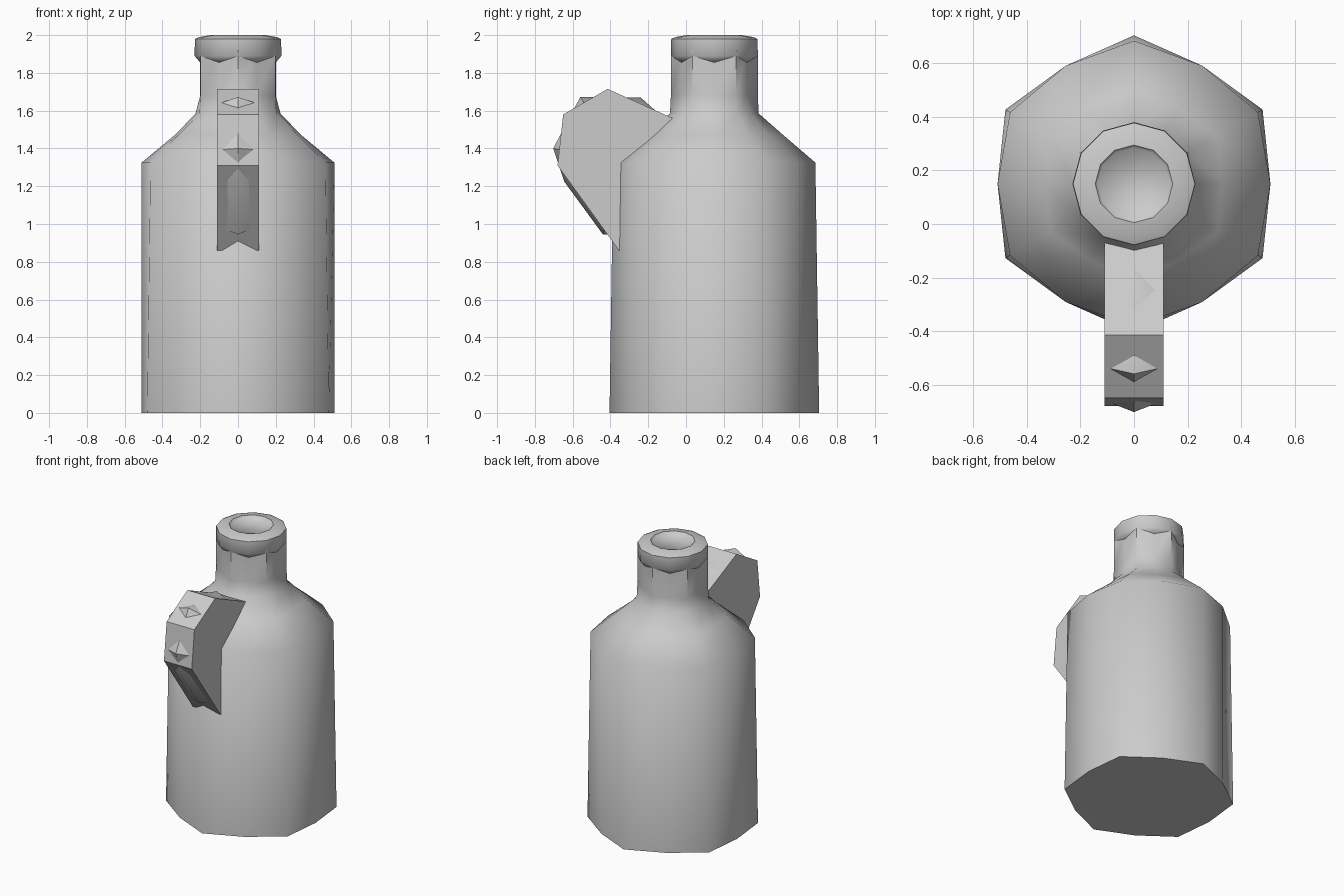
import bpy, bmesh, math
from mathutils import Vector

if "Cube" in bpy.data.objects:
    bpy.data.objects.remove(bpy.data.objects["Cube"])

CY = 0.15  # y of the jug axis


def finish(name, bm, angle):
    bmesh.ops.recalc_face_normals(bm, faces=bm.faces)
    me = bpy.data.meshes.new(name)
    bm.to_mesh(me)
    bm.free()
    ob = bpy.data.objects.new(name, me)
    bpy.context.collection.objects.link(ob)
    bpy.ops.object.select_all(action='DESELECT')
    ob.select_set(True)
    bpy.context.view_layer.objects.active = ob
    if angle:
        bpy.ops.object.shade_smooth_by_angle(angle=math.radians(angle))
    return ob


def skin(bm, rings):
    """Join equal vertex rings and cap both ends."""
    loops = [[bm.verts.new(p) for p in r] for r in rings]
    n = len(loops[0])
    for a, b in zip(loops, loops[1:]):
        for i in range(n):
            j = (i + 1) % n
            bm.faces.new((a[i], a[j], b[j], b[i]))
    bm.faces.new(loops[0])
    bm.faces.new(loops[-1])


def lathe(name, profile, angle):
    """12-sided rings; corner and mid radii alternate: (z, corner, mid)."""
    bm = bmesh.new()
    rings = []
    for z, corner, mid in profile:
        ring = []
        for i in range(12):
            a = math.radians(30 * i)
            r = corner if i % 2 else mid
            ring.append((r * math.cos(a), CY + r * math.sin(a), z))
        rings.append(ring)
    skin(bm, rings)
    return finish(name, bm, angle)


# Body, shoulder and hexagonal neck
lathe("jug_body", [(0, .555, .51), (1.325, .535, .51), (1.475, .36, .33),
                   (1.585, .235, .225), (1.68, .23, .2), (1.92, .23, .2)], 50)

# Rounded cap with a shallow recessed centre
lathe("cap", [(1.855, .2, .2), (1.89, .23, .23), (1.98, .228, .228), (1.99, .205, .205),
              (2.0, .145, .145), (1.985, .135, .135)], 60)

# Solid faceted handle, sunk into the body
bm = bmesh.new()
side = [(0.05, 1.505), (-.07, 1.56), (-.415, 1.715), (-.65, 1.58), (-.68, 1.31),
        (-.355, .86), (-.2, .9), (-.1, 1.2)]
skin(bm, [[(x, y, z) for y, z in side] for x in (-.11, .11)])
finish("handle", bm, 0)

# Ridged core whose corners poke through the handle as small diamonds
bm = bmesh.new()
mid = Vector((0, -.33, 1.33))
rings = []
for y, z in [(-.05, 1.5), (-.24, 1.67), (-.56, 1.672), (-.703, 1.4),
             (-.645, 1.225), (-.44, .945), (-.25, .95)]:
    p = Vector((0, y, z))
    d = (mid - p).normalized()
    rings.append([p, p + d * .04 + Vector((.1, 0, 0)),
                  p + d * .1, p + d * .04 - Vector((.1, 0, 0))])
skin(bm, rings)
finish("handle_core", bm, 40)
